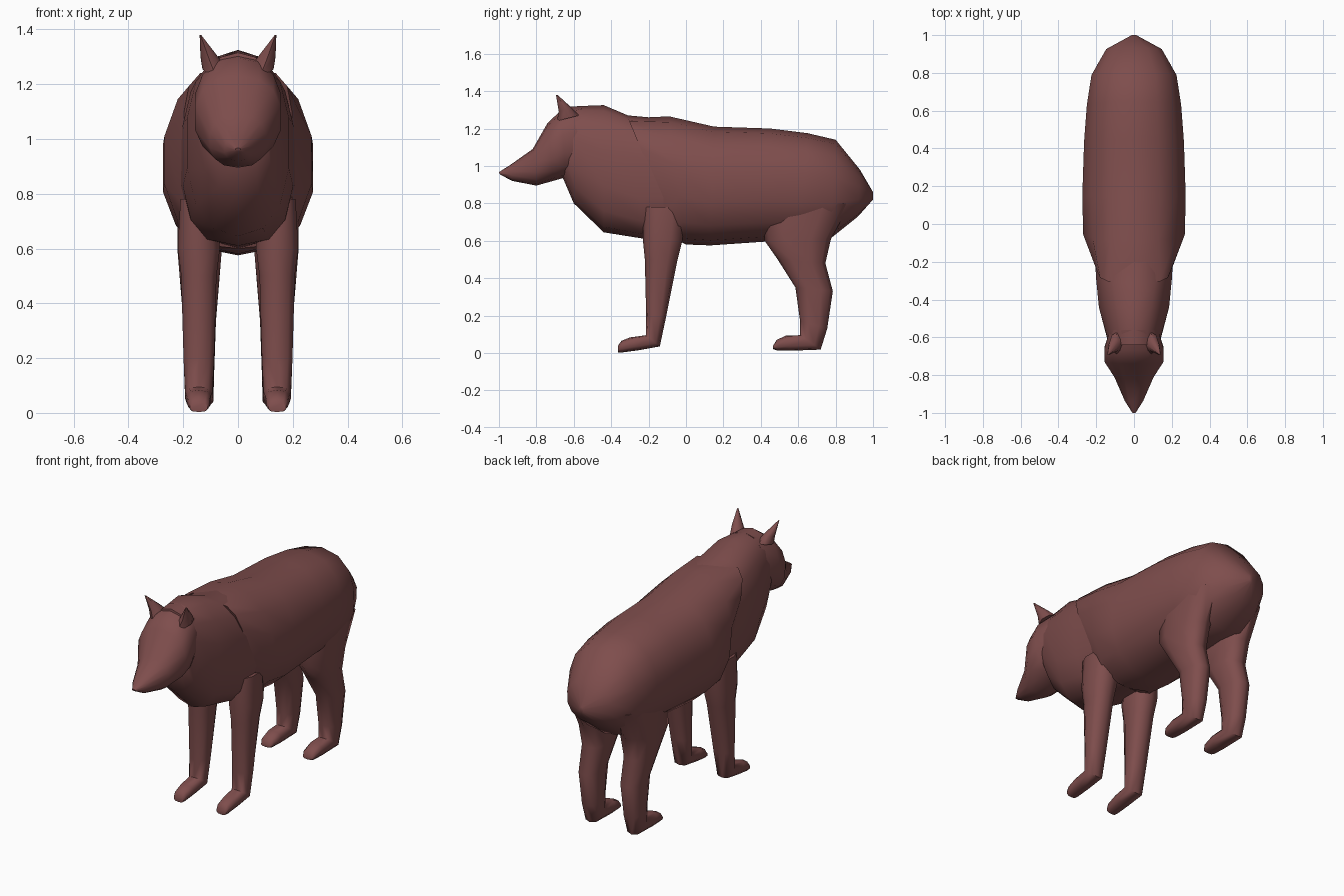
import bpy, bmesh, math

coat = bpy.data.materials.new("reddish brown")
coat.diffuse_color = (0.21, 0.075, 0.073, 1)


def loft(name, rings, sides=14, cx=0.0, power=2.3):
    """Skin through rings; each is (point a, point b, half width[, power[, centre x]])
    where a and b are opposite (y, z) points of the ring."""
    bm = bmesh.new()
    loops = []
    for r in rings:
        (ay, az), (by, bz), hw = r[:3]
        p = r[3] if len(r) > 3 else power
        x0 = r[4] if len(r) > 4 else cx
        loop = []
        for i in range(sides):
            a = 2 * math.pi * i / sides
            c, s = math.cos(a), math.sin(a)
            u = math.copysign(abs(c) ** (2 / p), c)
            v = math.copysign(abs(s) ** (2 / p), s)
            loop.append(bm.verts.new((x0 + hw * v,
                                      (ay + by) / 2 + u * (ay - by) / 2,
                                      (az + bz) / 2 + u * (az - bz) / 2)))
        loops.append(loop)
    for a, b in zip(loops, loops[1:]):
        for i in range(sides):
            j = (i + 1) % sides
            bm.faces.new((a[i], a[j], b[j], b[i]))
    bm.faces.new(loops[0])
    bm.faces.new(loops[-1])
    bmesh.ops.recalc_face_normals(bm, faces=bm.faces)
    me = bpy.data.meshes.new(name)
    bm.to_mesh(me)
    bm.free()
    me.materials.append(coat)
    ob = bpy.data.objects.new(name, me)
    bpy.context.collection.objects.link(ob)
    bpy.ops.object.select_all(action='DESELECT')
    ob.select_set(True)
    bpy.context.view_layer.objects.active = ob
    bpy.ops.object.shade_smooth_by_angle(angle=math.radians(50))
    return ob


def mirrored(name, rings, **kw):
    """Right part plus a mirrored left half in one object."""
    ob = loft(name, rings, **kw)
    ob.modifiers.new("mirror", 'MIRROR')
    return ob


# Rear body, its open front edge slanting up towards the shoulders
loft("rear_body", [
    ((-0.31, 1.255), (-0.04, 0.60), 0.20, 4.5),
    ((-0.09, 1.265), (0.00, 0.58), 0.275, 2.2),
    ((0.15, 1.21), (0.13, 0.575), 0.28),
    ((0.45, 1.20), (0.42, 0.595), 0.27),
    ((0.65, 1.175), (0.60, 0.60), 0.255),
    ((0.80, 1.14), (0.77, 0.61), 0.23),
    ((0.93, 0.98), (0.92, 0.73), 0.15),
    ((1.00, 0.86), (1.00, 0.82), 0.012)])

# Chest and neck
loft("chest_and_neck", [
    ((-0.64, 1.315), (-0.66, 0.94), 0.13),
    ((-0.57, 1.32), (-0.60, 0.80), 0.15),
    ((-0.44, 1.325), (-0.44, 0.645), 0.19),
    ((-0.31, 1.27), (-0.22, 0.61), 0.205, 2.8),
    ((0.02, 1.24), (0.02, 0.60), 0.22)])

# Head tapering to the snout
loft("head", [
    ((-1.00, 0.967), (-0.995, 0.955), 0.01),
    ((-0.94, 1.005), (-0.93, 0.92), 0.05),
    ((-0.82, 1.09), (-0.80, 0.895), 0.105),
    ((-0.74, 1.23), (-0.71, 0.92), 0.16),
    ((-0.67, 1.295), (-0.64, 0.94), 0.16),
    ((-0.56, 1.32), (-0.56, 0.96), 0.13)])

# Ears
mirrored("ears", [
    ((-0.69, 1.24), (-0.57, 1.27), 0.045, 2, 0.085),
    ((-0.68, 1.29), (-0.61, 1.31), 0.032, 2, 0.105),
    ((-0.695, 1.38), (-0.685, 1.378), 0.003, 2, 0.137)], sides=8)

# Front legs with paws
mirrored("front_legs", [
    ((-0.23, 0.78), (0.0, 0.78), 0.07),
    ((-0.23, 0.60), (-0.02, 0.60), 0.08),
    ((-0.22, 0.50), (-0.045, 0.50), 0.067),
    ((-0.213, 0.20), (-0.105, 0.20), 0.058),
    ((-0.215, 0.095), (-0.14, 0.035), 0.052),
    ((-0.30, 0.083), (-0.25, 0.015), 0.046),
    ((-0.345, 0.065), (-0.34, 0.003), 0.04),
    ((-0.363, 0.04), (-0.363, 0.003), 0.033)], sides=10, cx=0.143, power=2.6)

# Hind legs with thighs, hocks and paws
mirrored("hind_legs", [
    ((0.42, 0.80), (0.88, 0.80), 0.085),
    ((0.42, 0.60), (0.775, 0.61), 0.085),
    ((0.49, 0.50), (0.745, 0.48), 0.075),
    ((0.585, 0.35), (0.785, 0.33), 0.062),
    ((0.61, 0.17), (0.755, 0.13), 0.055),
    ((0.61, 0.095), (0.72, 0.018), 0.052),
    ((0.535, 0.093), (0.56, 0.012), 0.048),
    ((0.485, 0.07), (0.485, 0.014), 0.042),
    ((0.466, 0.04), (0.466, 0.02), 0.032)], sides=10, cx=0.14, power=2.5)
